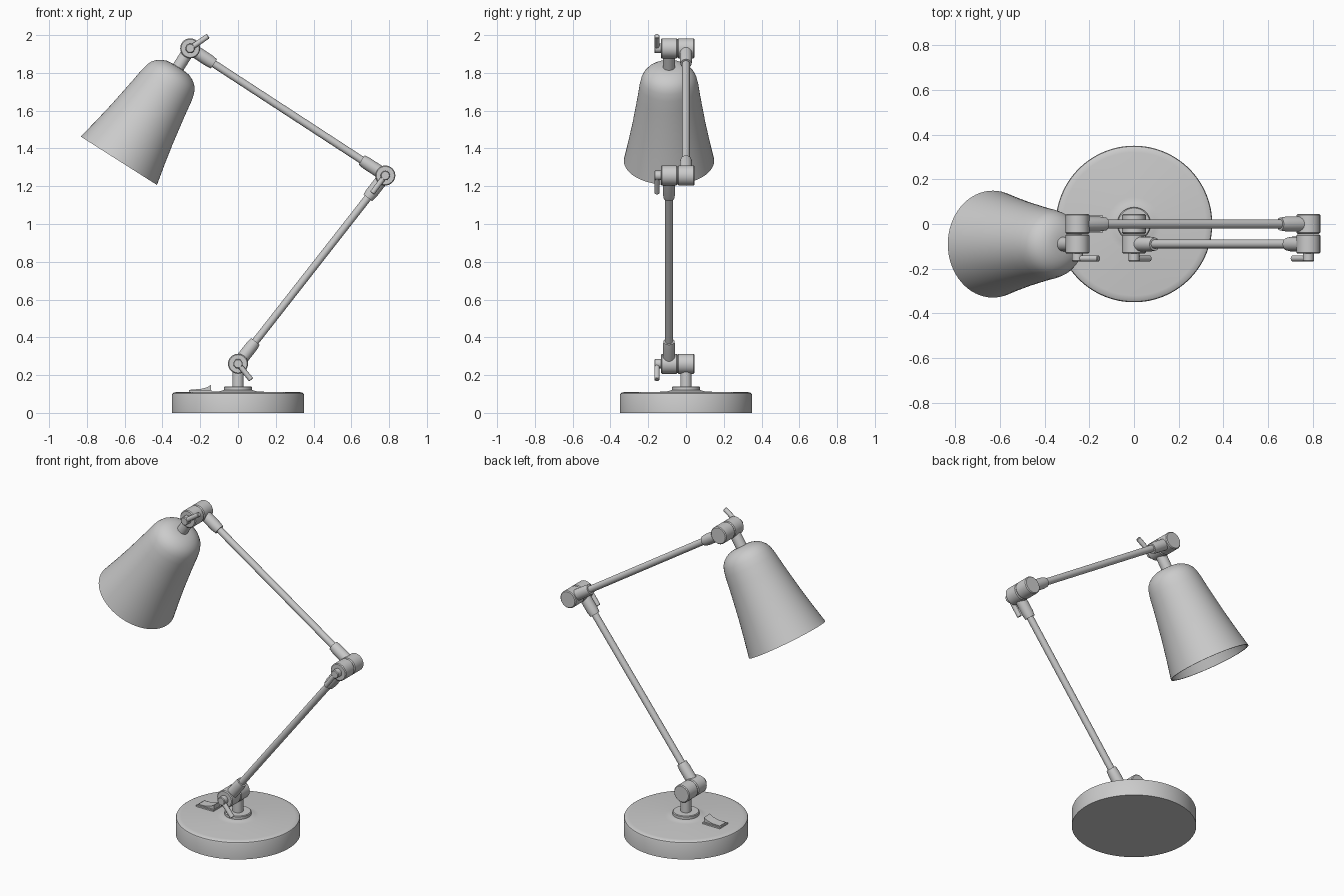
import bpy, bmesh, math
from mathutils import Vector, Matrix

if "Cube" in bpy.data.objects:
    bpy.data.objects.remove(bpy.data.objects["Cube"])


def finish(name, bm, smooth=True):
    bmesh.ops.remove_doubles(bm, verts=bm.verts, dist=1e-5)
    bmesh.ops.recalc_face_normals(bm, faces=bm.faces)
    me = bpy.data.meshes.new(name)
    bm.to_mesh(me)
    bm.free()
    ob = bpy.data.objects.new(name, me)
    bpy.context.collection.objects.link(ob)
    bpy.context.view_layer.objects.active = ob
    ob.select_set(True)
    if smooth:
        bpy.ops.object.shade_smooth_by_angle(angle=math.radians(35))
    ob.select_set(False)
    return ob


def lathe(name, origin, axis, profile, n=48):
    """Revolve (radius, distance along axis) points around an axis."""
    bm = bmesh.new()
    vs = [bm.verts.new((r, 0, t)) for r, t in profile]
    es = [bm.edges.new(p) for p in zip(vs, vs[1:])]
    bmesh.ops.spin(bm, geom=vs + es, cent=(0, 0, 0), axis=(0, 0, 1),
                   angle=2 * math.pi, steps=n)
    rot = Vector(axis).to_track_quat('Z', 'Y').to_matrix().to_4x4()
    bmesh.ops.transform(bm, matrix=Matrix.Translation(origin) @ rot, verts=bm.verts)
    return finish(name, bm)


def rod(name, a, b, r, bevel=0.0, n=32):
    a, b = Vector(a), Vector(b)
    L = (b - a).length
    return lathe(name, a, b - a, [(0, 0), (r - bevel, 0), (r, bevel), (r, L - bevel),
                                  (r - bevel, L), (0, L)], n)


def prism(name, pts, y0, y1):
    """Extrude an xz outline along y."""
    bm = bmesh.new()
    f = bm.faces.new([bm.verts.new((x, y0, z)) for x, z in pts])
    ext = bmesh.ops.extrude_face_region(bm, geom=[f])
    bmesh.ops.translate(bm, vec=(0, y1 - y0, 0),
                        verts=[v for v in ext['geom'] if isinstance(v, bmesh.types.BMVert)])
    return finish(name, bm)


FRONT = -0.09                       # y of the front joint halves
base_j, elbow_j, head_j = (0, 0.26), (0.78, 1.257), (-0.253, 1.93)


def at(j, y):
    return Vector((j[0], y, j[1]))


# Weighted base with collar and post
lathe("base", (0, 0, 0), (0, 0, 1),
      [(0, 0), (0.35, 0), (0.35, 0.096), (0.347, 0.103), (0.338, 0.108), (0.32, 0.111),
       (0.12, 0.112), (0.095, 0.115), (0.08, 0.12), (0.075, 0.12), (0.075, 0.136),
       (0.071, 0.14), (0, 0.14)], 96)
rod("post", (0, 0, 0.13), (0, 0, 0.24), 0.03)

# Rocker switch on the base
prism("switch_plate", [(-0.26, 0.105), (-0.14, 0.105), (-0.14, 0.12), (-0.26, 0.12)], -0.04, 0.04)
prism("switch_rocker", [(-0.252, 0.115), (-0.252, 0.124), (-0.2, 0.126), (-0.165, 0.135),
                        (-0.143, 0.148), (-0.143, 0.115)], -0.03, 0.03)

# Joints: two barrels, a screw head and a lever
for tag, j, d in (("base", base_j, (0.07, -0.085)), ("elbow", elbow_j, (-0.07, -0.094)),
                  ("head", head_j, (0.095, 0.065))):
    rod(tag + "_joint_back", at(j, 0.045), at(j, -0.044), 0.053, 0.005)
    rod(tag + "_joint_front", at(j, -0.046), at(j, -0.133), 0.053, 0.005)
    rod(tag + "_joint_knob", at(j, -0.12), at(j, -0.168), 0.025, 0.004)
    c = at(j, -0.154)
    rod(tag + "_joint_lever", c, c + Vector((d[0], 0, d[1])), 0.014, 0.003, 16)

# Arms with a tapered collar at each end
for tag, ja, jb, y in (("lower", base_j, elbow_j, FRONT), ("upper", elbow_j, head_j, 0.0)):
    a, b = at(ja, y), at(jb, y)
    u = (b - a).normalized()
    rod(tag + "_arm", a + u * 0.1, b - u * 0.1, 0.02)
    for k, (p, v) in enumerate(((a, u), (b, -u))):
        lathe(f"{tag}_arm_collar_{k}", p, v,
              [(0, 0.02), (0.033, 0.02), (0.033, 0.12), (0.029, 0.15), (0, 0.15)], 32)

# Lamp shade hanging from the head joint
tilt = Vector((-0.536, 0, -0.844))
o = at(head_j, FRONT)
rod("shade_stem", o + tilt * 0.03, o + tilt * 0.14, 0.032)
outer = [(0, 0.117), (0.04, 0.118), (0.07, 0.122), (0.098, 0.134), (0.12, 0.15), (0.136, 0.17),
         (0.147, 0.195), (0.156, 0.235), (0.165, 0.3), (0.176, 0.37), (0.194, 0.48),
         (0.217, 0.6), (0.239, 0.705)]
inner = [(max(r - 0.008, 0), t + (0.008 if t < 0.2 else 0)) for r, t in reversed(outer)]
lathe("shade", o, tilt, outer + inner, 64)

# Socket and bulb inside the shade
rod("bulb_socket", o + tilt * 0.12, o + tilt * 0.27, 0.045)
bulb = [(0.035, 0.26), (0.038, 0.3), (0.055, 0.34)]
bulb += [(0.08 * math.cos(a), 0.4 + 0.08 * math.sin(a))
         for a in (math.radians(-30 + 15 * i) for i in range(8))] + [(0, 0.48)]
lathe("bulb", o, tilt, bulb, 32)
